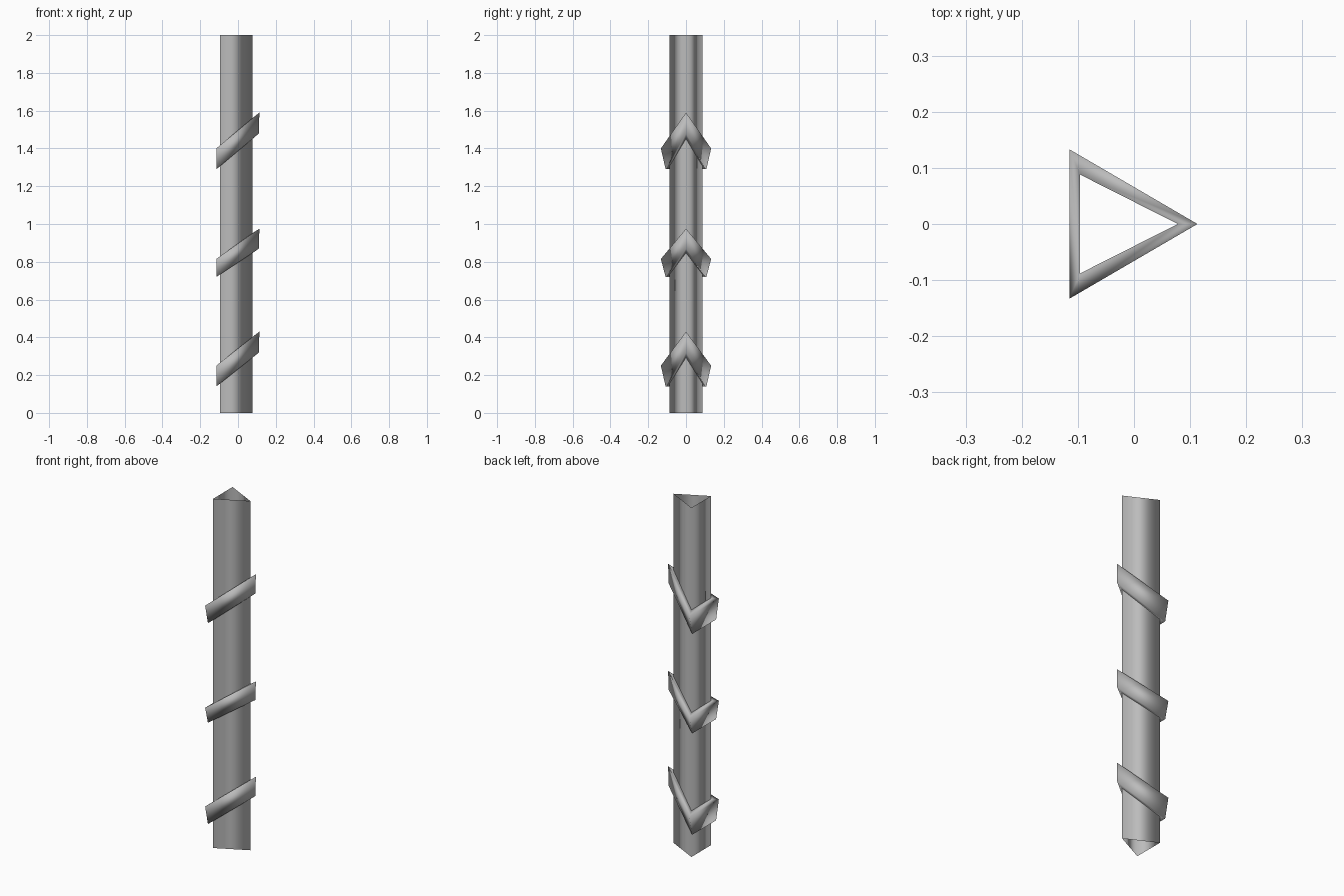
import bpy
import bmesh

cube = bpy.data.objects.get("Cube")
if cube:
    bpy.data.objects.remove(cube, do_unlink=True)

grey = bpy.data.materials.new("plain_grey")
grey.use_nodes = True
colour = (0.5, 0.5, 0.5, 1)
grey.diffuse_color = colour
grey.node_tree.nodes["Principled BSDF"].inputs["Base Color"].default_value = colour


def triangle(back_x, half_width, tip_x, back_z, tip_z):
    """Back pair of corners and the tip, anticlockwise from above."""
    return [(back_x, -half_width, back_z), (tip_x, 0, tip_z), (back_x, half_width, back_z)]


def build(name, loops, closed):
    """Skin a stack of triangular loops; closed joins the last to the first."""
    bm = bmesh.new()
    rows = [[bm.verts.new(p) for p in loop] for loop in loops]
    pairs = list(zip(rows, rows[1:]))
    if closed:
        pairs.append((rows[-1], rows[0]))
    for low, high in pairs:
        for i in range(3):
            j = (i + 1) % 3
            bm.faces.new((low[i], low[j], high[j], high[i]))
    for face in bm.faces:
        face.smooth = True
    mesh = bpy.data.meshes.new(name)
    bm.to_mesh(mesh)
    bm.free()
    mesh.materials.append(grey)
    obj = bpy.data.objects.new(name, mesh)
    bpy.context.collection.objects.link(obj)


# Hollow triangular post, open at both ends
POST = (-0.096, 0.088, 0.078)
build("post", [triangle(*POST, z, z) for z in (0, 2)], False)

# Sloping bands: back bottom, back top, tip bottom, tip top
BANDS = {
    "lower_band": (0.14, 0.25, 0.32, 0.43),
    "middle_band": (0.72, 0.815, 0.87, 0.975),
    "upper_band": (1.29, 1.40, 1.48, 1.59),
}
for name, (back_low, back_high, tip_low, tip_high) in BANDS.items():
    rise = (tip_low - back_low) / 0.226
    lift = 0.018 * rise
    drop = 0.034 * rise
    build(name, [
        triangle(-0.115, 0.108, 0.111, back_low, tip_low),
        triangle(-0.115, 0.133, 0.113, back_high, tip_high),
        triangle(*POST, back_high + lift, tip_high - drop),
        triangle(*POST, back_low + lift, tip_low - drop),
    ], True)
